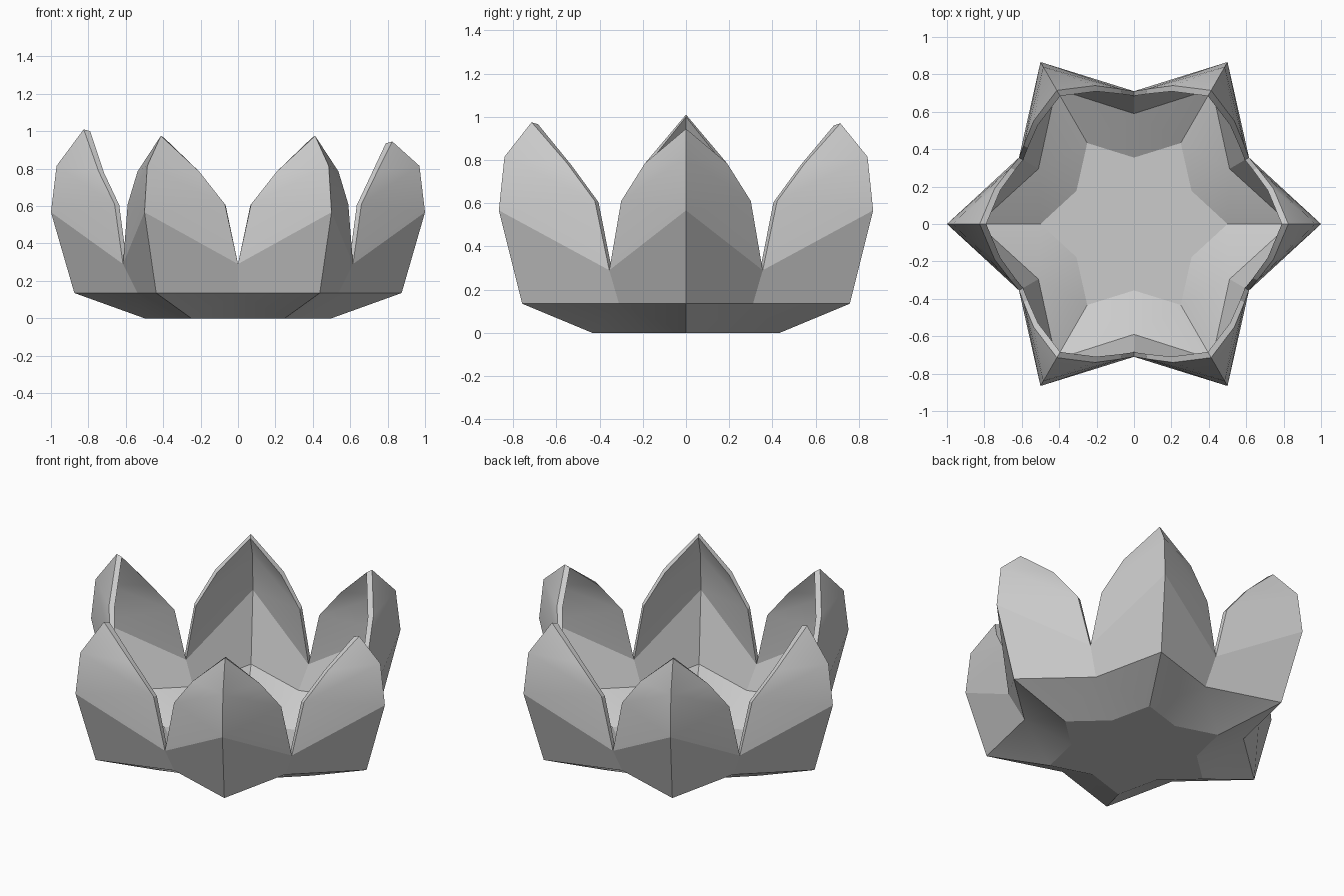
import bpy, bmesh
from math import cos, sin, pi, radians

if "Cube" in bpy.data.objects:
    bpy.data.objects.remove(bpy.data.objects["Cube"])

# Petal profiles: (radius, z) up the spine; (along, across, z) up the free edge
C, S = cos(pi / 6), sin(pi / 6)


def valley(r, z):
    return (r * C, r * S, z)


OUTER = dict(
    spine=[(0.50, 0.0), (0.875, 0.135), (1.0, 0.567), (0.97, 0.815)],
    edge=[valley(0.355, 0.0), valley(0.62, 0.135), valley(0.71, 0.29),
          (0.66, 0.30, 0.61), (0.745, 0.19, 0.785)], apex_r=0.825, dz=0.0)
INNER = dict(
    spine=[(0.50, 0.03), (0.835, 0.165), (0.955, 0.567), (0.925, 0.80)],
    edge=[valley(0.355, 0.03), valley(0.59, 0.165), valley(0.685, 0.29),
          (0.635, 0.29, 0.605), (0.715, 0.18, 0.775)], apex_r=0.79, dz=-0.01)
# Each petal reaches a slightly different height
APEX_Z = [0.945, 0.97, 0.97, 1.01, 0.975, 0.975]

bm = bmesh.new()


def place(p, k, side):
    a = k * pi / 3
    x, y, z = p[0], p[1] * side, p[2]
    return bm.verts.new((x * cos(a) - y * sin(a), x * sin(a) + y * cos(a), z))


def half_petal(shell, k, side):
    """One half of a petal wall; returns its free edge from valley to apex."""
    sp = [place((r, 0, z), k, side) for r, z in shell["spine"]]
    ed = [place(p, k, side) for p in shell["edge"]]
    apex = place((shell["apex_r"], 0, APEX_Z[k] + shell["dz"]), k, side)
    for i in range(3):
        bm.faces.new((sp[i], ed[i], ed[i + 1], sp[i + 1]))
    bm.faces.new((sp[3], ed[3], ed[4], apex))
    return ed[2:] + [apex]


# Petal walls with a thin rim joining outside and inside
for k in range(6):
    for side in (1, -1):
        a = half_petal(OUTER, k, side)
        b = half_petal(INNER, k, side)
        for i in range(3):
            bm.faces.new((a[i], a[i + 1], b[i + 1], b[i]))

# Star-shaped underside and floor
for shell in (OUTER, INNER):
    ring = []
    for k in range(6):
        r, z = shell["spine"][0]
        ring += [place((r, 0, z), k, 1), place(shell["edge"][0], k, 1)]
    bm.faces.new(ring)

bmesh.ops.remove_doubles(bm, verts=bm.verts, dist=0.0005)
bmesh.ops.recalc_face_normals(bm, faces=bm.faces)
mesh = bpy.data.meshes.new("lotus_bowl")
bm.to_mesh(mesh)
bm.free()
bowl = bpy.data.objects.new("lotus_bowl", mesh)
bpy.context.collection.objects.link(bowl)
bpy.context.view_layer.objects.active = bowl
bowl.select_set(True)
bpy.ops.object.shade_smooth_by_angle(angle=radians(20))
